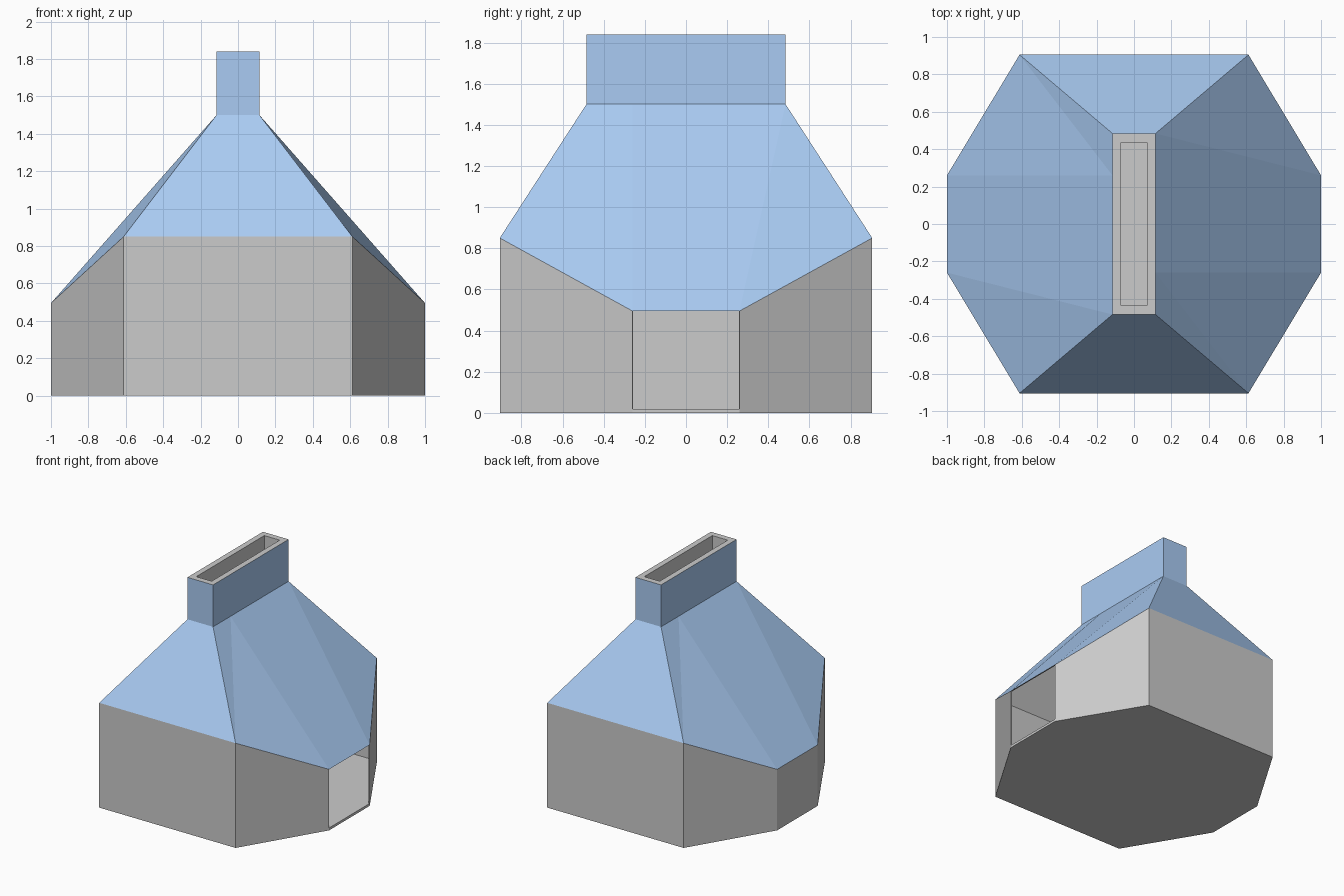
import bpy, bmesh

if "Cube" in bpy.data.objects:
    bpy.data.objects.remove(bpy.data.objects["Cube"])

N = 8
T = 0.99        # inner outline of the thin walls, as a share of the outer


def octagon(x_side, y_side, x_end, y_end, z_side, z_end):
    """Eight-point ring, anticlockwise, starting at the front of the right side."""
    s, e = (x_side, y_side, z_side), (x_end, y_end, z_end)
    order = [(s, 1, -1), (s, 1, 1), (e, 1, 1), (e, -1, 1),
             (s, -1, 1), (s, -1, -1), (e, -1, -1), (e, 1, -1)]
    return [(p[0] * sx, p[1] * sy, p[2]) for p, sx, sy in order]


def finish(name, bm, mats=()):
    bmesh.ops.recalc_face_normals(bm, faces=bm.faces[:])
    me = bpy.data.meshes.new(name)
    bm.to_mesh(me)
    bm.free()
    for m in mats:
        me.materials.append(m)
    ob = bpy.data.objects.new(name, me)
    bpy.context.collection.objects.link(ob)
    return ob


def shell(name, lo_out, hi_out, lo_in, hi_in, segments=range(N), mats=(), crease=False):
    """Hollow tube between an outer and an inner pair of rings."""
    bm = bmesh.new()
    lo, ho, li, hi = [[bm.verts.new(p) for p in r] for r in (lo_out, hi_out, lo_in, hi_in)]
    for band, (a, b) in enumerate(((lo, ho), (li, hi), (lo, li), (ho, hi))):
        for i in segments:
            j = (i + 1) % N
            if crease and band < 2 and i % 2:      # bent corner panels
                faces = [(a[i], a[j], b[j]), (a[i], b[j], b[i])]
            else:
                faces = [(a[i], a[j], b[j], b[i])]
            for f in faces:
                bm.faces.new(f).material_index = 0 if band == 0 else 1
    if len(segments) < N:                          # close the two free ends
        for k in (segments[0], (segments[-1] + 1) % N):
            bm.faces.new((lo[k], ho[k], hi[k], li[k]))
    if not mats:
        for f in bm.faces:
            f.material_index = 0
    return finish(name, bm, mats)


blue = bpy.data.materials.new("blue")
blue.diffuse_color = (0.4, 0.6, 0.9, 1)
blue.use_nodes = True
blue.node_tree.nodes["Principled BSDF"].inputs["Base Color"].default_value = blue.diffuse_color


def outline(k, z_side, z_end):
    return octagon(1.0 * k, 0.26 * k, 0.612 * k, 0.905 * k, z_side, z_end)


def neck(x, y, z):
    return octagon(x, 0.26, x, y, z, z)


# Walls: seven panels, right side left open as the entrance
shell("walls", outline(1, 0, 0), outline(1, 0.495, 0.85),
      outline(T, 0, 0), outline(T, 0.495, 0.85), segments=range(1, N))

# Floor slab, flush with the outside at the entrance
foot, inner = outline(1, 0, 0), outline(T, 0, 0)
bm = bmesh.new()
slab = bm.faces.new([bm.verts.new(p) for p in foot[:2] + inner[2:]])
up = bmesh.ops.extrude_face_region(bm, geom=[slab], use_keep_orig=True)
bmesh.ops.translate(bm, vec=(0, 0, 0.02),
                    verts=[g for g in up["geom"] if isinstance(g, bmesh.types.BMVert)])
finish("floor", bm)

# Roof: blue outside, grey underside
shell("roof", outline(1, 0.495, 0.85), neck(0.115, 0.484, 1.5),
      outline(T, 0.495, 0.85), neck(0.069, 0.436, 1.5), mats=(blue, None), crease=True)

# Chimney: open slot-shaped flue
shell("chimney", neck(0.115, 0.484, 1.5), neck(0.115, 0.484, 1.84),
      neck(0.069, 0.436, 1.5), neck(0.069, 0.436, 1.84), mats=(blue, None))
